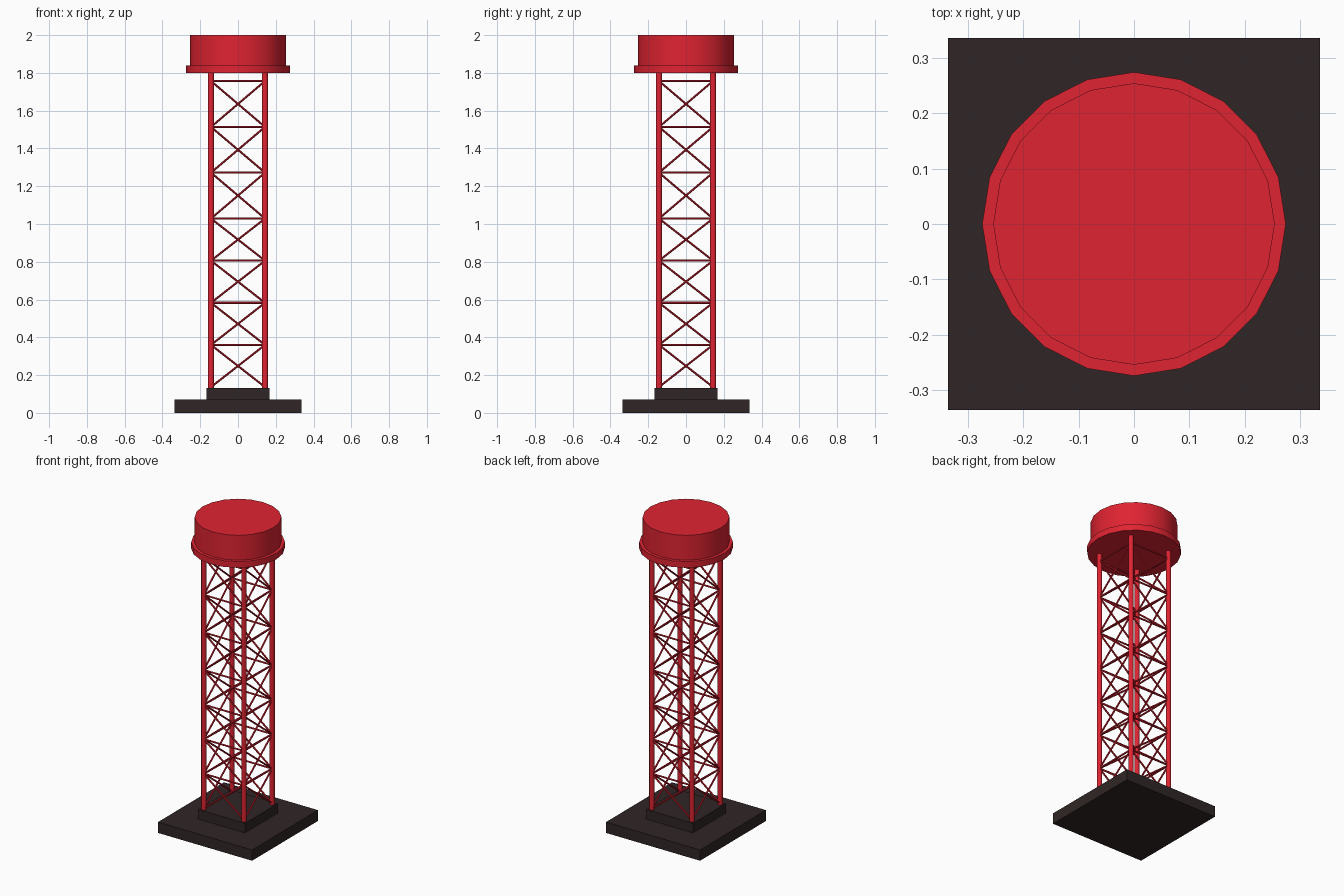
import bpy, math
from mathutils import Vector

if "Cube" in bpy.data.objects:
    bpy.data.objects.remove(bpy.data.objects["Cube"])


def material(name, rgb):
    m = bpy.data.materials.new(name)
    m.diffuse_color = (*rgb, 1)
    m.use_nodes = True
    m.node_tree.nodes["Principled BSDF"].inputs["Base Color"].default_value = m.diffuse_color
    return m


RED = material("red paint", (0.74, 0.017, 0.031))
DARK = material("dark base", (0.030, 0.019, 0.019))


def box(name, half, z0, z1):
    bpy.ops.mesh.primitive_cube_add(size=1, location=(0, 0, (z0 + z1) / 2))
    o = bpy.context.object
    o.name = name
    o.scale = (2 * half, 2 * half, z1 - z0)
    bpy.ops.object.transform_apply(location=False, rotation=False, scale=True)
    o.data.materials.append(DARK)


def rod(name, a, b, radius, sides, spin=0.0):
    """Cylinder between two points."""
    a, b = Vector(a), Vector(b)
    d = b - a
    bpy.ops.mesh.primitive_cylinder_add(vertices=sides, radius=radius, depth=d.length)
    o = bpy.context.object
    o.name = name
    o.rotation_euler = d.to_track_quat('Z', 'Y').to_euler()
    if d.x == 0 and d.y == 0:
        o.rotation_euler = (0, 0, spin)
    o.location = (a + b) / 2
    o.data.materials.append(RED)
    bpy.ops.object.shade_smooth_by_angle(angle=math.radians(35))
    return o


# Stepped base
box("base_plate", 0.336, 0.0, 0.07)
box("base_plinth", 0.167, 0.07, 0.132)

# Tank and its rim, 20 sides
rod("tank_rim", (0, 0, 1.8), (0, 0, 1.84), 0.274, 20)
rod("tank", (0, 0, 1.84), (0, 0, 2.0), 0.254, 20)

# Legs
C = 0.143
corners = [(-C, -C), (C, -C), (C, C), (-C, C)]
for i, (x, y) in enumerate(corners):
    rod(f"leg_{i + 1}", (x, y, 0.13), (x, y, 1.805), 0.016, 12)

# Lattice: a crossbar and an X brace per bay on each side
levels = [0.137, 0.36, 0.583, 0.806, 1.029, 1.272, 1.514, 1.757]
for s in range(4):
    p, q = corners[s], corners[(s + 1) % 4]
    for n, (lo, hi) in enumerate(zip(levels, levels[1:])):
        tag = f"{s + 1}_{n + 1}"
        rod("crossbar_" + tag, (*p, hi), (*q, hi), 0.0055, 8)
        rod("brace_up_" + tag, (*p, lo), (*q, hi), 0.0055, 8)
        rod("brace_down_" + tag, (*p, hi), (*q, lo), 0.0055, 8)
